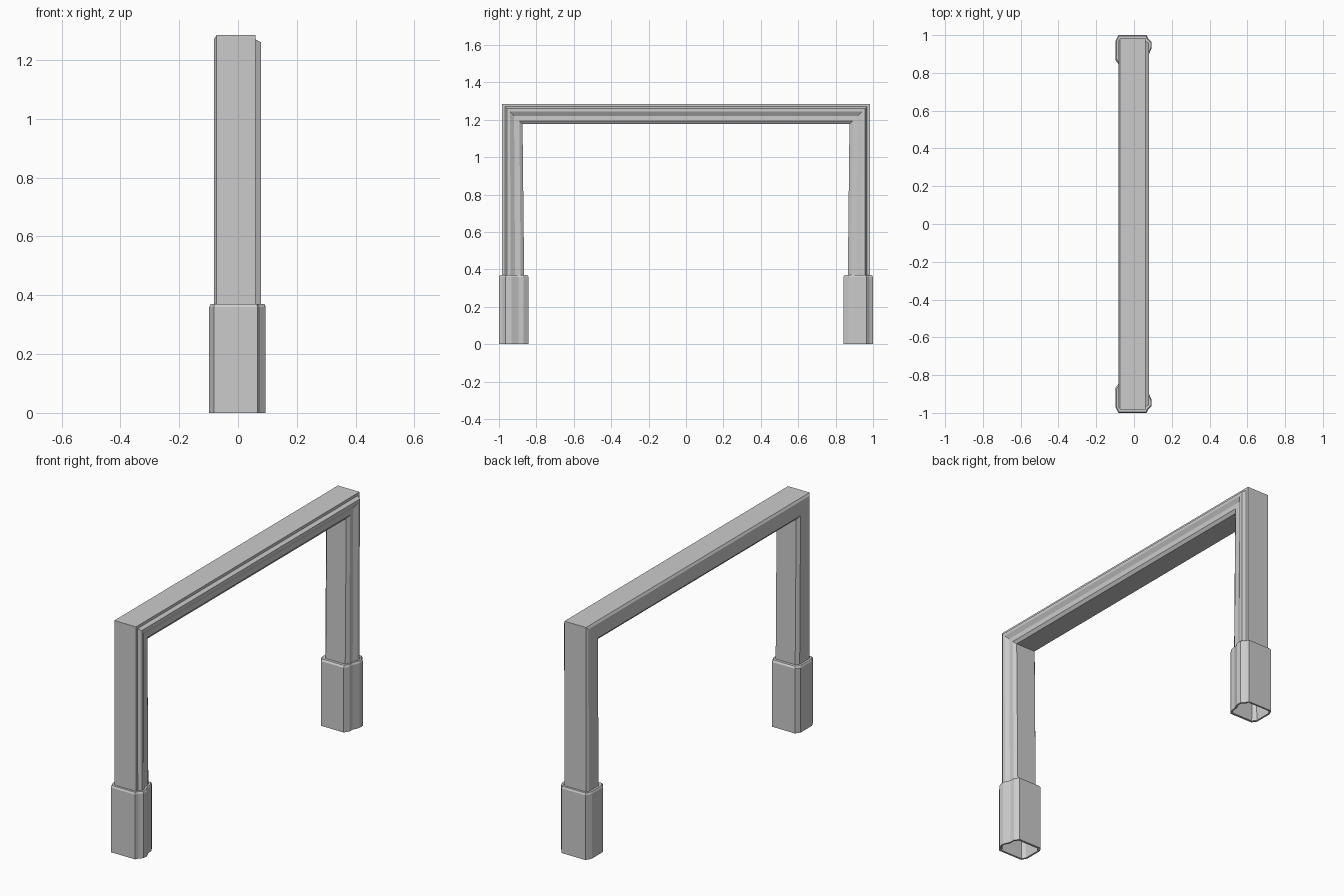
import bpy, bmesh

if "Cube" in bpy.data.objects:
    bpy.data.objects.remove(bpy.data.objects["Cube"])

# Cross-sections as (x, depth inward from the outer side)
FRAME = [(-0.073, 0), (0.06, 0), (0.06, 0.015), (0.079, 0.025), (0.079, 0.042),
         (0.066, 0.064), (0.066, 0.092), (0.054, 0.109), (-0.066, 0.109),
         (-0.081, 0.092), (-0.081, 0.012)]
BASE = [(-0.082, 0), (0.066, 0), (0.075, 0.018), (0.093, 0.036), (0.094, 0.066),
        (0.078, 0.104), (0.077, 0.13), (0.06, 0.157), (-0.08, 0.157),
        (-0.098, 0.132), (-0.098, 0.032)]
OUT_FRAME, OUT_BASE = 0.983, 1.0
TOP, BASE_H = 1.285, 0.37


def leg_ring(side, z):
    # Leg section at the base, a touch deeper than at the top corner
    return [(x, side * (OUT_FRAME - d * 1.08), z) for x, d in FRAME]


def corner_ring(side):
    return [(x, side * (OUT_FRAME - d), TOP - d) for x, d in FRAME]


def base_ring(side, z):
    return [(x, side * (OUT_BASE - d), z) for x, d in BASE]


def blend(a, b, t, z):
    return [(p[0] + (q[0] - p[0]) * t, p[1] + (q[1] - p[1]) * t, z) for p, q in zip(a, b)]


def loft(name, rings, closed=False):
    bm = bmesh.new()
    loops = [[bm.verts.new(p) for p in r] for r in rings]
    pairs = list(zip(loops, loops[1:]))
    if closed:
        pairs.append((loops[-1], loops[0]))
    for a, b in pairs:
        n = len(a)
        for i in range(n):
            j = (i + 1) % n
            bm.faces.new((a[i], a[j], b[j], b[i]))
    bmesh.ops.recalc_face_normals(bm, faces=bm.faces)
    mesh = bpy.data.meshes.new(name)
    bm.to_mesh(mesh)
    bm.free()
    obj = bpy.data.objects.new(name, mesh)
    bpy.context.collection.objects.link(obj)
    return obj


# Moulded frame: up one leg, across the mitred lintel, down the other leg
loft("door_frame", [leg_ring(-1, BASE_H), corner_ring(-1), corner_ring(1), leg_ring(1, BASE_H)])

# Hollow plinth sleeves with a small chamfer on top and a rim underneath
for side, name in ((-1, "front_base"), (1, "back_base")):
    leg, foot = leg_ring(side, BASE_H), base_ring(side, 0)
    inner = blend(foot, leg, 0.6, 0)
    loft(name, [inner, foot, base_ring(side, 0.36),
                blend(foot, leg, 0.3, BASE_H), leg], closed=True)
